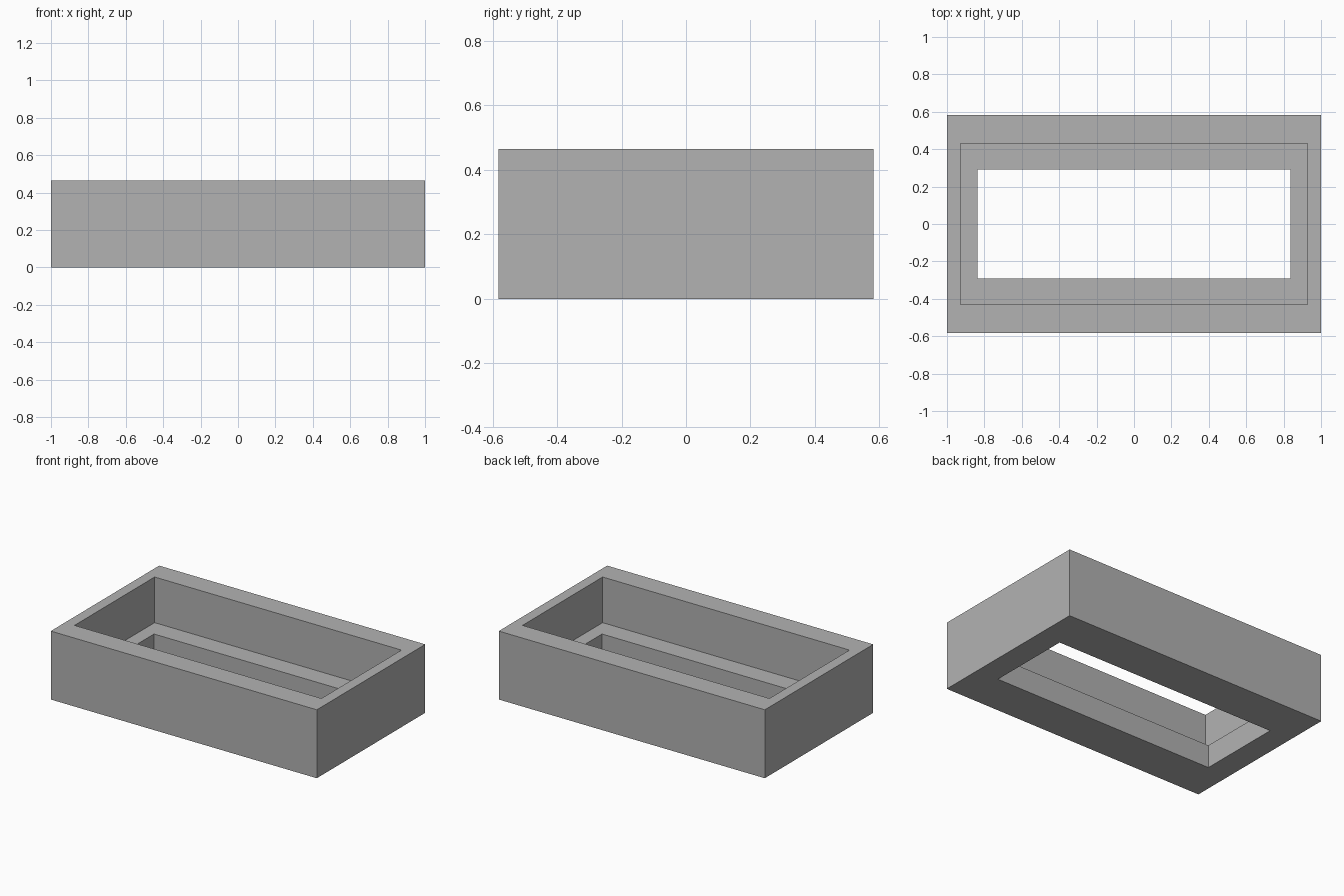
import bpy
import bmesh

cube = bpy.data.objects.get("Cube")
if cube:
    bpy.data.objects.remove(cube, do_unlink=True)

grey = bpy.data.materials.new("plain grey")
grey.use_nodes = True
colour = (0.448, 0.448, 0.448, 1)
grey.diffuse_color = colour
grey.node_tree.nodes["Principled BSDF"].inputs["Base Color"].default_value = colour

HEIGHT, LEDGE = 0.465, 0.155
OUTER, RECESS, HOLE = (1.0, 0.582), (0.928, 0.43), (0.836, 0.292)

# Cross-section of the wall: half sizes and height, going round the ring
SECTION = [(OUTER, 0), (OUTER, HEIGHT), (RECESS, HEIGHT),
           (RECESS, LEDGE), (HOLE, LEDGE), (HOLE, 0)]
CORNERS = [(-1, -1), (1, -1), (1, 1), (-1, 1)]

# Open frame with an inner ledge, bridged loop by loop
bm = bmesh.new()
loops = [[bm.verts.new((sx * hx, sy * hy, z)) for sx, sy in CORNERS]
         for (hx, hy), z in SECTION]
for i, lower in enumerate(loops):
    upper = loops[(i + 1) % len(loops)]
    for j in range(4):
        k = (j + 1) % 4
        bm.faces.new((lower[j], lower[k], upper[k], upper[j]))
bmesh.ops.recalc_face_normals(bm, faces=bm.faces)

mesh = bpy.data.meshes.new("stepped_frame")
bm.to_mesh(mesh)
bm.free()
mesh.materials.append(grey)
frame = bpy.data.objects.new("stepped_frame", mesh)
bpy.context.collection.objects.link(frame)
